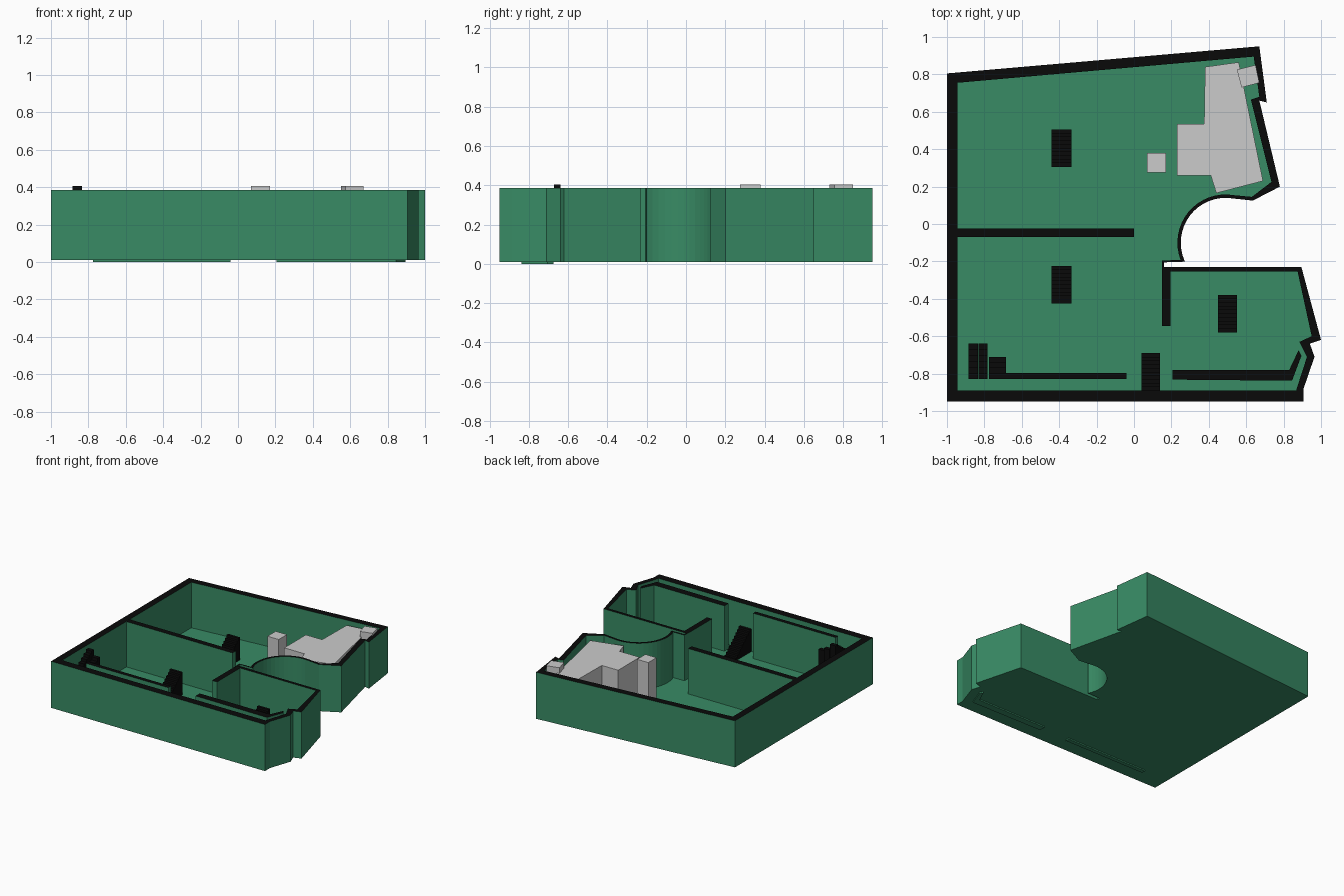
import bpy, math

if "Cube" in bpy.data.objects:
    bpy.data.objects.remove(bpy.data.objects["Cube"])


def material(name, col):
    m = bpy.data.materials.new(name)
    m.diffuse_color = (*col, 1)
    m.use_nodes = True
    m.node_tree.nodes["Principled BSDF"].inputs["Base Color"].default_value = m.diffuse_color
    return m


GREEN = material("green", (0.04, 0.26, 0.13))
BLACK = material("black", (0.003, 0.003, 0.003))
BASE, FLOOR, TOP = 0.01, 0.018, 0.385


def make(name, verts, faces, mats=(), black_faces=()):
    me = bpy.data.meshes.new(name)
    me.from_pydata(verts, [], faces)
    for m in mats:
        me.materials.append(m)
    for i in black_faces:
        me.polygons[i].material_index = 1
    ob = bpy.data.objects.new(name, me)
    bpy.context.collection.objects.link(ob)
    return ob


def prism(name, pts, z0, z1, mats=()):
    """Upright prism from a counter-clockwise plan; second material goes on top."""
    n = len(pts)
    verts = [(x, y, z0) for x, y in pts] + [(x, y, z1) for x, y in pts]
    faces = [tuple(range(n, 2 * n)), tuple(reversed(range(n)))]
    faces += [(i, (i + 1) % n, n + (i + 1) % n, n + i) for i in range(n)]
    return make(name, verts, faces, mats, [0] if len(mats) > 1 else [])


def rect(x0, x1, y0, y1):
    return [(x0, y0), (x1, y0), (x1, y1), (x0, y1)]


def stairs(name, x0, x1, y_low, y_high, z_low, z_high, steps):
    """Solid flight rising from y_low to y_high."""
    d = (y_high - y_low) / steps
    prof = [(y_low, FLOOR)]
    for i in range(steps):
        z = z_low + (z_high - z_low) * (i + 1) / steps
        prof += [(y_low + d * i, z), (y_low + d * (i + 1), z)]
    prof.append((y_high, FLOOR))
    if y_high > y_low:
        prof.reverse()
    n = len(prof)
    verts = [(x, y, z) for x in (x0, x1) for y, z in prof]
    faces = [tuple(reversed(range(n))), tuple(range(n, 2 * n))]
    faces += [(i, (i + 1) % n, n + (i + 1) % n, n + i) for i in range(n)]
    return make(name, verts, faces, [BLACK])


def arc(r, a0, a1, n=16):
    return [(0.49 + r * math.cos(math.radians(a0 + (a1 - a0) * i / n)),
             -0.10 + r * math.sin(math.radians(a0 + (a1 - a0) * i / n))) for i in range(n + 1)]


# Outer shell: matching outer and inner wall outlines, with floor
outer = [(-1, -.95), (.905, -.95), (.905, -.885), (.965, -.71), (.94, -.64), (1, -.62),
         (.895, -.23), (.16, -.23), (.16, -.205)] + arc(.24, 205, 80) + \
        [(.635, .125), (.78, .20), (.67, .66), (.71, .65), (.67, .95), (-1, .805)]
inner = [(-.945, -.89), (.87, -.89), (.87, -.88), (.925, -.71), (.885, -.63), (.95, -.60),
         (.875, -.255), (.15, -.255), (.15, -.195)] + arc(.258, 201, 80) + \
        [(.63, .145), (.735, .225), (.625, .665), (.67, .68), (.64, .895), (-.945, .755)]
n = len(outer)
verts = [(x, y, BASE) for x, y in outer] + [(x, y, TOP) for x, y in outer] + \
        [(x, y, TOP) for x, y in inner] + [(x, y, FLOOR) for x, y in inner]
faces, tops = [tuple(reversed(range(n))), tuple(range(3 * n, 4 * n))], []
for i in range(n):
    j = (i + 1) % n
    for k in range(3):
        if k == 1:
            tops.append(len(faces))
        faces.append((k * n + i, k * n + j, (k + 1) * n + j, (k + 1) * n + i))
make("outer_walls_and_floor", verts, faces, [GREEN, BLACK], tops)

# Interior partitions with black tops
walls = [GREEN, BLACK]
prism("middle_partition", rect(-.95, 0, -.07, -.025), FLOOR, .383, walls)
prism("room_partition", rect(.15, .195, -.545, -.252), FLOOR, .383, walls)
prism("front_left_partition", rect(-.775, -.04, -.83, -.797), 0, .383, walls)
prism("front_right_partition", [(.205, -.832), (.845, -.838), (.895, -.705), (.88, -.675),
                                (.83, -.78), (.205, -.78)], 0, .383, walls)

# Four narrow stair flights
stairs("back_stairs", -.44, -.335, .305, .505, FLOOR, .2, 10)
stairs("left_stairs", -.44, -.335, -.425, -.225, FLOOR, .2, 10)
stairs("room_stairs", .45, .55, -.58, -.38, FLOOR, .2, 10)
stairs("entry_stairs", .04, .14, -.69, -.89, FLOOR, .2, 10)

# Corner stair cluster
stairs("corner_stairs_upper", -.885, -.835, -.83, -.64, .27, .405, 6)
stairs("corner_stairs_middle", -.832, -.782, -.83, -.64, .2, .36, 6)
stairs("corner_stairs_lower", -.775, -.685, -.83, -.71, .2, .3, 4)

# Grey platform, pillar and block
prism("platform", [(.38, .84), (.375, .535), (.23, .535), (.23, .26), (.41, .26),
                   (.44, .165), (.69, .23), (.56, .865)], FLOOR, .36)
prism("pillar", rect(.07, .17, .275, .38), FLOOR, .405)
prism("corner_block", [(.575, .73), (.67, .755), (.65, .85), (.55, .825)], FLOOR, .405)
